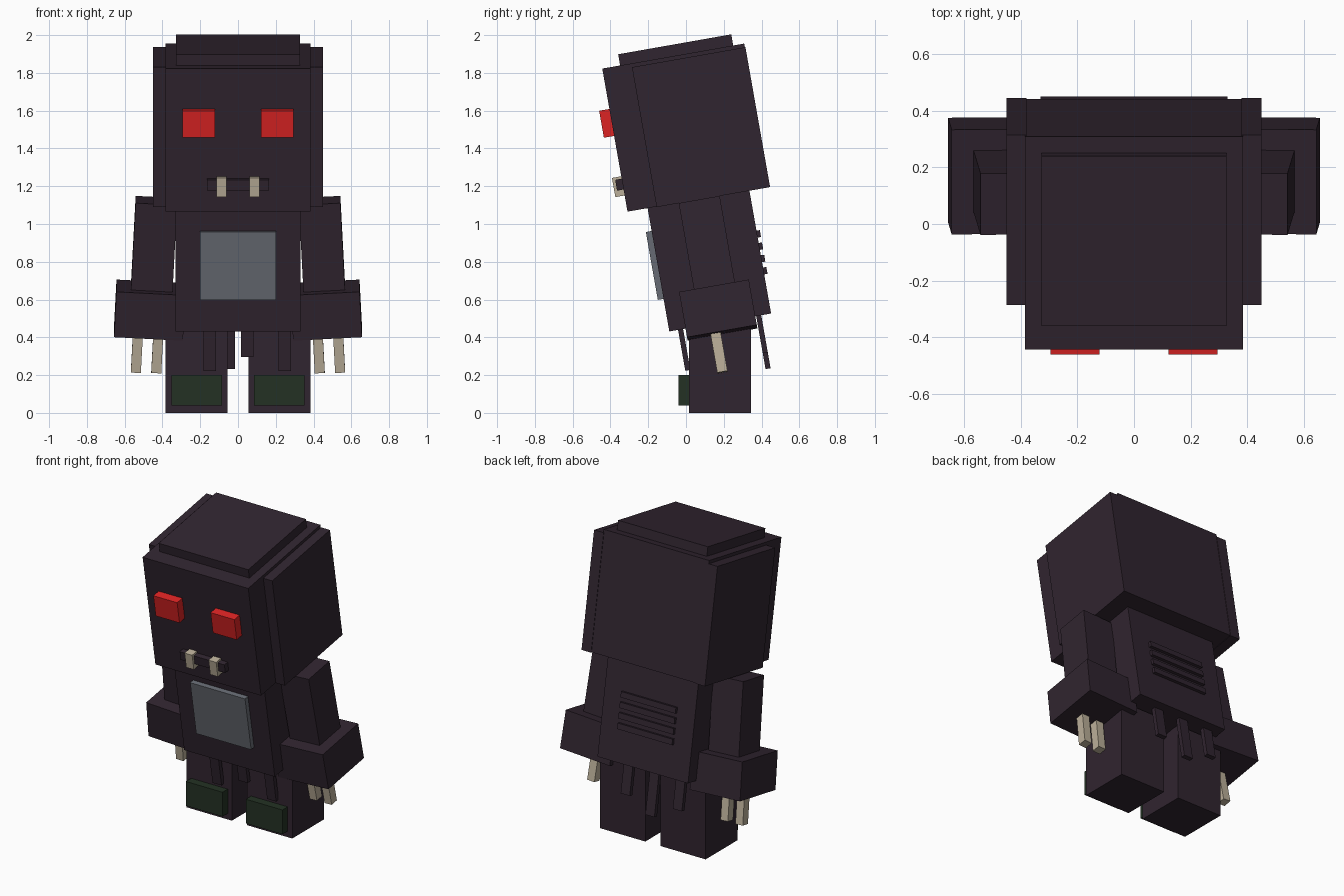
import bpy, bmesh, math
from mathutils import Matrix, Vector

if "Cube" in bpy.data.objects:
    bpy.data.objects.remove(bpy.data.objects["Cube"])


def material(name, rgb):
    m = bpy.data.materials.new(name)
    m.diffuse_color = (*rgb, 1)
    m.use_nodes = True
    m.node_tree.nodes["Principled BSDF"].inputs["Base Color"].default_value = m.diffuse_color
    return m


DARK = material("dark_plum", (0.030, 0.018, 0.029))
RED = material("eye_red", (0.72, 0.017, 0.017))
GREY = material("plate_grey", (0.135, 0.148, 0.172))
BONE = material("bone", (0.50, 0.43, 0.32))
GREEN = material("dark_green", (0.017, 0.031, 0.017))

LEAN = Matrix.Rotation(math.radians(10), 4, 'X')  # whole upper body leans forward


def box(name, x, y, z, mat, lean=True, roll=0.0):
    """Box from ranges on each axis, rolled about its centre, then leaned."""
    size = Vector((x[1] - x[0], y[1] - y[0], z[1] - z[0]))
    mid = Vector((x[0] + x[1], y[0] + y[1], z[0] + z[1])) / 2
    mtx = Matrix.Translation(mid) @ Matrix.Rotation(math.radians(roll), 4, 'Y') @ Matrix.Diagonal((*size, 1))
    if lean:
        mtx = LEAN @ mtx
    bm = bmesh.new()
    bmesh.ops.create_cube(bm, size=1, matrix=mtx)
    me = bpy.data.meshes.new(name)
    bm.to_mesh(me)
    bm.free()
    me.materials.append(mat)
    ob = bpy.data.objects.new(name, me)
    bpy.context.collection.objects.link(ob)
    return ob


def pair(name, x, y, z, mat, lean=True, roll=0.0):
    """Same box on both sides."""
    box(name + "_right", x, y, z, mat, lean, -roll)
    box(name + "_left", (-x[1], -x[0]), y, z, mat, lean, roll)


# Head: block, side plates, top plate
box("head", (-0.385, 0.385), (-0.12, 0.643), (1.103, 1.872), DARK)
pair("head_side", (0.38, 0.45), (0.036, 0.646), (1.10, 1.852), DARK)
box("head_top", (-0.327, 0.327), (-0.024, 0.584), (1.86, 1.932), DARK)

# Face
pair("eye", (0.122, 0.295), (-0.175, -0.11), (1.51, 1.655), RED)
box("mouth", (-0.163, 0.163), (-0.155, -0.11), (1.222, 1.28), DARK)
pair("tooth", (0.06, 0.115), (-0.17, -0.11), (1.19, 1.293), BONE)

# Torso with chest plate and back ribs
box("torso", (-0.33, 0.33), (-0.012, 0.535), (0.44, 1.11), DARK)
box("chest_plate", (-0.2, 0.2), (-0.043, 0.0), (0.615, 0.98), GREY)
for i in range(4):
    z = 0.65 + i * 0.066
    box(f"back_rib_{i}", (-0.2, 0.2), (0.52, 0.553), (z, z + 0.037), DARK)

# Arms splay slightly outward
pair("upper_arm", (0.335, 0.555), (0.155, 0.375), (0.60, 1.095), DARK, roll=3)
pair("forearm", (0.285, 0.65), (0.075, 0.45), (0.384, 0.628), DARK, roll=3)
pair("inner_claw", (0.40, 0.453), (0.2, 0.255), (0.178, 0.42), BONE, roll=3)
pair("outer_claw", (0.508, 0.561), (0.2, 0.255), (0.18, 0.42), BONE, roll=3)

# Upright legs with foot plates
pair("leg", (0.055, 0.385), (0.015, 0.345), (0.0, 0.5), DARK, lean=False)
pair("foot_plate", (0.085, 0.352), (-0.04, 0.03), (0.04, 0.2), GREEN, lean=False)

# Hanging cloth strips, front and back: (centre x, lower end)
for i, (x, low) in enumerate([(-0.15, 0.22), (0.05, 0.295), (0.248, 0.22)]):
    box(f"front_strip_{i}", (x - 0.033, x + 0.033), (0.035, 0.062), (low, 0.46), DARK)
for i, (x, low) in enumerate([(-0.24, 0.24), (-0.05, 0.155), (0.14, 0.24)]):
    box(f"back_strip_{i}", (x - 0.033, x + 0.033), (0.455, 0.482), (low, 0.46), DARK)
